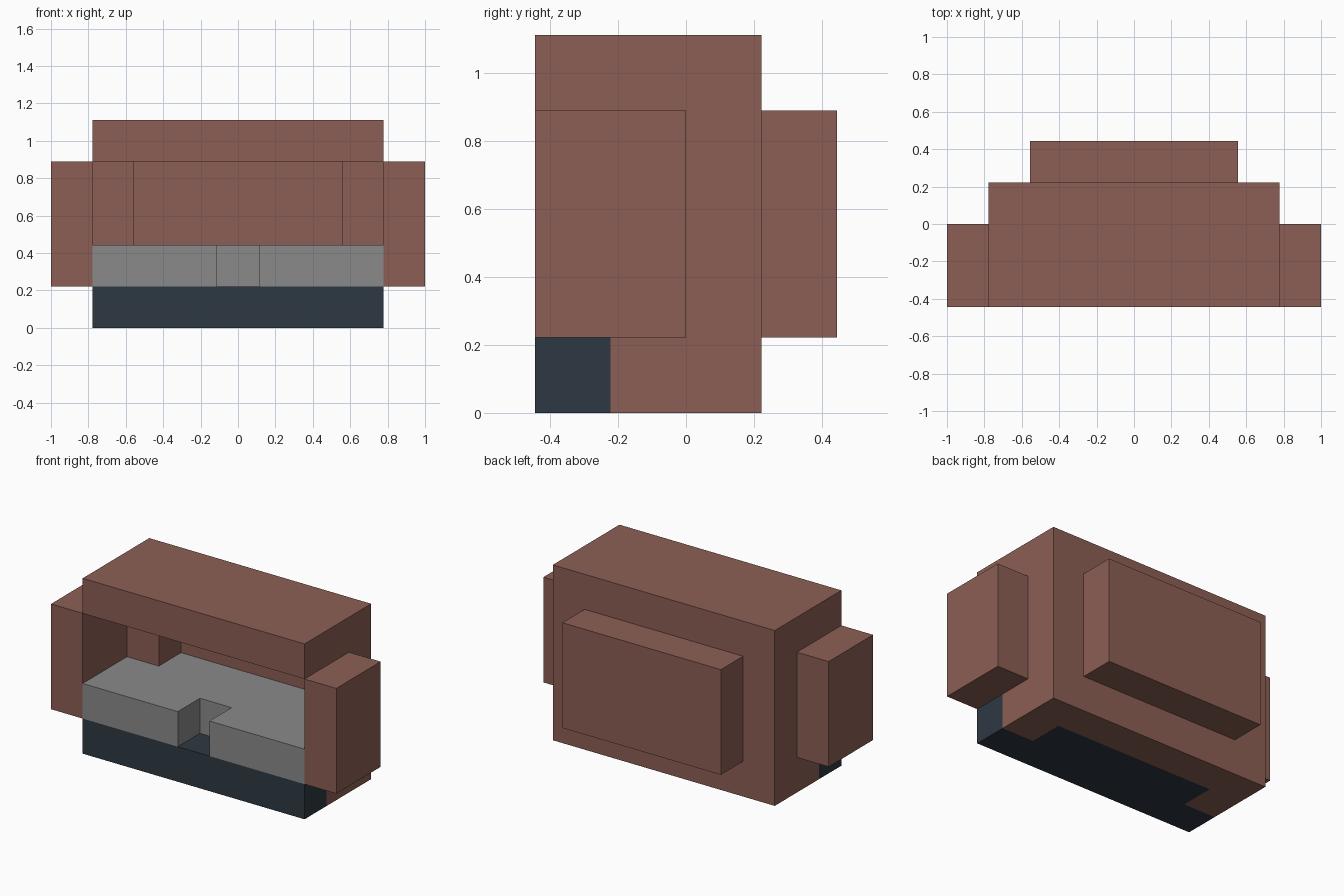
import bpy
import bmesh

U = 2 / 9  # one block of the model's grid

cube = bpy.data.objects.get("Cube")
if cube:
    bpy.data.objects.remove(cube, do_unlink=True)


def material(name, color):
    mat = bpy.data.materials.new(name)
    mat.use_nodes = True
    mat.diffuse_color = (*color, 1)
    mat.node_tree.nodes["Principled BSDF"].inputs["Base Color"].default_value = (*color, 1)
    return mat


brown = material("brown clay", (0.262, 0.114, 0.089))
grey = material("grey cushion", (0.254, 0.254, 0.254))
dark = material("dark slate", (0.027, 0.040, 0.055))


def slab(name, outline, bottom, top, mat=None):
    """Extrude a plan outline, given in blocks, between two heights."""
    bm = bmesh.new()
    face = bm.faces.new([bm.verts.new((x * U, y * U, bottom * U)) for x, y in outline])
    moved = bmesh.ops.extrude_face_region(bm, geom=[face])["geom"]
    bmesh.ops.translate(bm, vec=(0, 0, (top - bottom) * U),
                        verts=[v for v in moved if isinstance(v, bmesh.types.BMVert)])
    bmesh.ops.recalc_face_normals(bm, faces=bm.faces)
    mesh = bpy.data.meshes.new(name)
    bm.to_mesh(mesh)
    bm.free()
    if mat:
        mesh.materials.append(mat)
    obj = bpy.data.objects.new(name, mesh)
    bpy.context.collection.objects.link(obj)
    return obj


def rect(x0, x1, y0, y1):
    return [(x0, y0), (x1, y0), (x1, y1), (x0, y1)]


def stepped(wide, narrow, front, step, back):
    """Symmetric plan: wide at the front, narrower behind the step."""
    half = [(wide, front), (wide, step), (narrow, step), (narrow, back)]
    return half + [(-x, y) for x, y in reversed(half)]


def cut(target, cutter):
    cutter.hide_render = True
    mod = target.modifiers.new("cut", 'BOOLEAN')
    mod.operation = 'DIFFERENCE'
    mod.solver = 'EXACT'
    mod.object = cutter
    bpy.context.view_layer.objects.active = target
    bpy.ops.object.modifier_apply(modifier=mod.name)
    bpy.data.objects.remove(cutter, do_unlink=True)


# Hollow shell: open chamber above, recess for the dark base below
shell = slab("shell", rect(-3.5, 3.5, -2, 1), 0, 5, brown)
cut(shell, slab("chamber_cutter", stepped(4, 2.5, -3, 0, 1.5), 1, 4))
cut(shell, slab("base_cutter", stepped(4, 2.5, -3, -1, 0), -1, 1.5))

# Panels closing the chamber on the sides and back
for side, x in (("right", -4.5), ("left", 3.5)):
    slab(side + "_panel", rect(x, x + 1, -2, 0), 1, 4, brown)
slab("back_panel", rect(-2.5, 2.5, 1, 2), 1, 4, brown)

# Dark base set into the floor
slab("base", stepped(3.5, 2.5, -2, -1, 0), 0, 1, dark)

# Seat cushion with a notch in the middle of its front edge
notch = [(-0.5, -2), (-0.5, -1), (0.5, -1), (0.5, -2)]
slab("cushion", stepped(3.5, 2.5, -2, 0, 1) + notch, 1, 2, grey)
